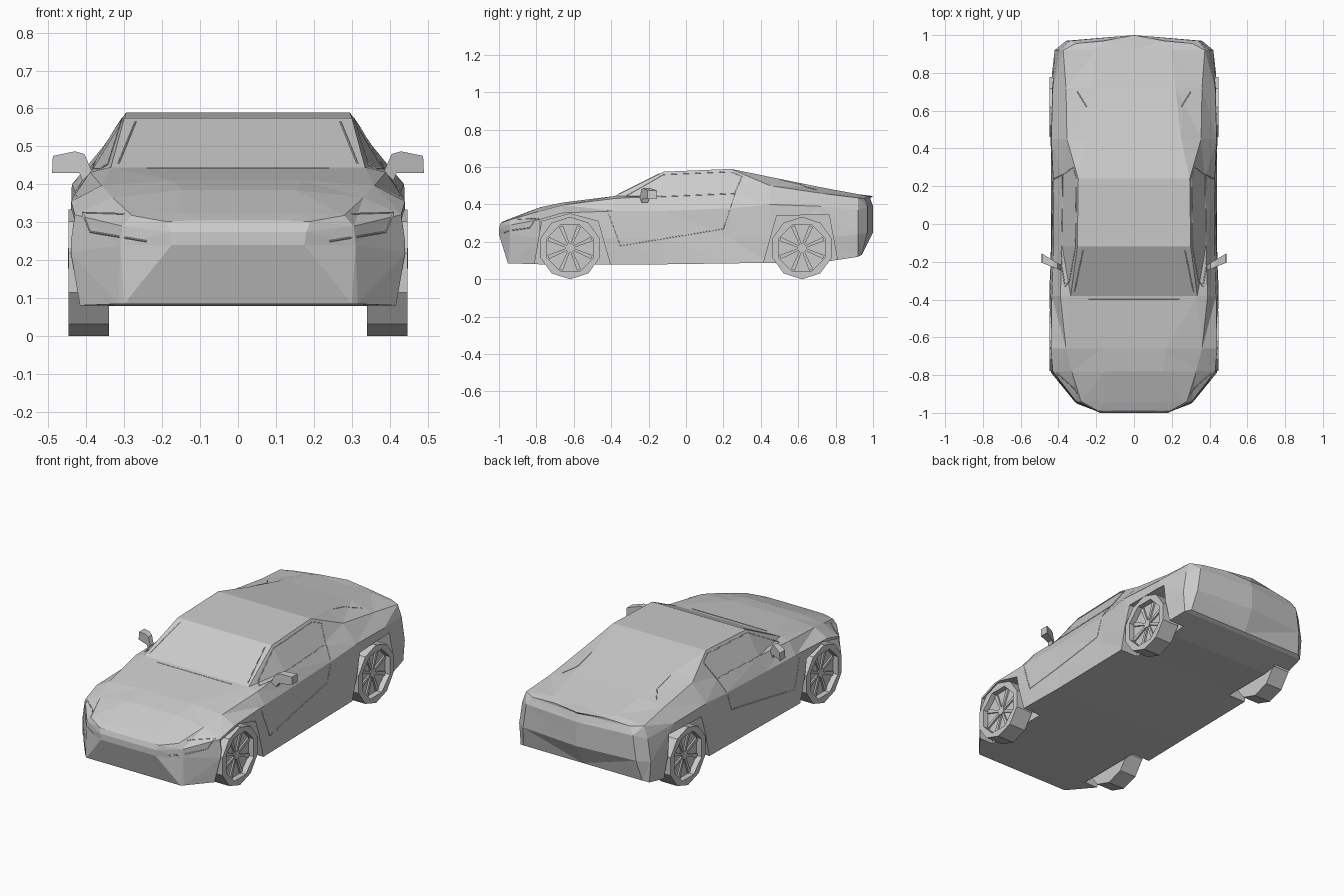
import bpy, bmesh
from math import sin, cos, pi, radians
from mathutils import Vector
from mathutils.bvhtree import BVHTree

if "Cube" in bpy.data.objects:
    bpy.data.objects.remove(bpy.data.objects["Cube"])


def add_object(name, bm, mirrored=True):
    bmesh.ops.recalc_face_normals(bm, faces=bm.faces[:])
    mesh = bpy.data.meshes.new(name)
    bm.to_mesh(mesh)
    ob = bpy.data.objects.new(name, mesh)
    bpy.context.collection.objects.link(ob)
    if mirrored:
        ob.modifiers.new("mirror", 'MIRROR')
    return ob


def loft_prism(bm, ring_a, ring_b):
    a = [bm.verts.new(p) for p in ring_a]
    b = [bm.verts.new(p) for p in ring_b]
    bm.faces.new(a)
    bm.faces.new(b)
    for i in range(len(a)):
        j = (i + 1) % len(a)
        bm.faces.new((a[i], a[j], b[j], b[i]))


def prism(name, outline, x0, x1):
    """Side outline (y, z) extruded along x."""
    bm = bmesh.new()
    loft_prism(bm, [(x0, y, z) for y, z in outline], [(x1, y, z) for y, z in outline])
    return add_object(name, bm)


def polygon(n, r, cy, cz, start):
    return [(cy + r * cos(start + 2 * pi * i / n), cz + r * sin(start + 2 * pi * i / n))
            for i in range(n)]


def cut(ob, cutter):
    cutter.hide_render = True
    cutter.display_type = 'WIRE'
    mod = ob.modifiers.new("cut", 'BOOLEAN')
    mod.object = cutter
    mod.solver = 'EXACT'


# Body cross-sections: y, then (x, z[, own y]) for sill, side, shoulder, belt, top edge
SECTIONS = [
    (-1.00, [(.30, .085, -.952), (.175, .24), (.18, .275), (.19, .302, -.99), (.10, .306, -.985)]),
    (-0.94, [(.315, .085), (.31, .24), (.305, .29), (.28, .318), (.15, .325)]),
    (-0.78, [(.44, .08), (.445, .22), (.43, .32), (.33, .365), (.15, .385)]),
    (-0.66, [(.445, .08), (.447, .22), (.44, .355), (.36, .397), (.17, .41)]),
    (-0.38, [(.445, .08), (.447, .22), (.435, .365), (.39, .432), (.335, .445)]),
    (-0.12, [(.44, .08), (.435, .22), (.425, .365), (.38, .445), (.30, .575)]),
    (0.24, [(.44, .085), (.43, .22), (.428, .38), (.375, .46), (.295, .59)]),
    (0.45, [(.44, .088), (.443, .22), (.438, .40), (.355, .50), (.25, .547)]),
    (0.72, [(.44, .09), (.443, .22), (.43, .39), (.36, .46), (.22, .492)]),
    (0.92, [(.41, .12), (.42, .24), (.40, .37), (.375, .435), (.20, .455)]),
    (0.97, [(.38, .13, .94), (.36, .25), (.34, .39), (.31, .432, .955), (.16, .445)]),
]

bm = bmesh.new()
rings = []
for y, pts in SECTIONS:
    co = [(p[0], p[2] if len(p) > 2 else y, p[1]) for p in pts]
    co = [(0, co[0][1], co[0][2])] + co + [(0, co[-1][1], co[-1][2])]
    rings.append([bm.verts.new(c) for c in co])
for a, b in zip(rings, rings[1:]):
    for i in range(6):
        bm.faces.new((a[i], a[i + 1], b[i + 1], b[i]))
# Close nose and pointed tail
for ring, bulge in ((rings[0], 0), (rings[-1], .03)):
    for v in (ring[0], ring[6]):
        v.co.y += bulge if v is ring[6] else 0
    mid = [ring[0]] + [bm.verts.new((0, v.co.y + bulge, v.co.z)) for v in ring[2:5]] + [ring[6]]
    for i in range(4):
        bm.faces.new((ring[i + 1], ring[i + 2], mid[i + 1], mid[i]))
bmesh.ops.mirror(bm, geom=bm.verts[:] + bm.edges[:] + bm.faces[:], axis='X', merge_dist=.0005)
bmesh.ops.remove_doubles(bm, verts=bm.verts[:], dist=.0005)
bmesh.ops.recalc_face_normals(bm, faces=bm.faces[:])
bmesh.ops.triangulate(bm, faces=bm.faces[:])
skin = BVHTree.FromBMesh(bm)
body = add_object("body", bm, mirrored=False)

# Wheel arches
cut(body, prism("front_arch_cutter", [(-.81, -.1), (-.81, .08), (-.77, .31), (-.62, .35),
                                      (-.47, .31), (-.405, .08), (-.405, -.1)], .33, .6))
cut(body, prism("rear_arch_cutter", [(.415, -.1), (.415, .09), (.485, .34), (.765, .345),
                                     (.81, .1), (.81, -.1)], .33, .6))

# Wheels: ten-sided tyre, eight-sided recessed rim, spokes
for end, cy in (("front", -.62), ("rear", .62)):
    cz = .167
    tyre = prism(end + "_tyre", polygon(10, .167, cy, cz, -pi / 2), .34, .447)
    recess = prism(end + "_rim_cutter", polygon(8, .135, cy, cz, pi / 8), .415, .5)
    recess.modifiers.clear()
    cut(tyre, recess)
    tyre.modifiers.move(1, 0)
    bm = bmesh.new()
    for i in range(8):
        a = radians(22.5 + 45 * i)
        d, s = Vector((0, cos(a), sin(a))), Vector((0, -sin(a), cos(a)))
        c = Vector((0, cy, cz))
        flat = [c + d * .015 - s * .006, c + d * .126 - s * .011,
                c + d * .126 + s * .011, c + d * .015 + s * .006]
        loft_prism(bm, [p + Vector((.41, 0, 0)) for p in flat],
                   [p + Vector((.424, 0, 0)) for p in flat])
    hub = polygon(8, .025, cy, cz, pi / 8)
    loft_prism(bm, [(.41, y, z) for y, z in hub], [(.428, y, z) for y, z in hub])
    add_object(end + "_spokes", bm)

# Door mirrors, swept back towards the tip
bm = bmesh.new()
face = [(.385, .435), (.41, .41), (.418, .43), (.49, .43), (.488, .475), (.43, .487), (.405, .48)]
loft_prism(bm, [(x, -.245 + (x - .39) * .4, z) for x, z in face],
           [(x, -.215 + (x - .39) * .6, z) for x, z in face])
add_object("door_mirror", bm)


def seam(name, pts, view):
    """Thin panel line laid on the body skin, seen from one view."""
    hits = []
    for p, q in zip(pts, pts[1:]):
        for t in range(9):
            u, v = Vector(p).lerp(Vector(q), t / 8)
            ray = {"side": ((1, u, v), (-1, 0, 0)), "top": ((u, v, 2), (0, 0, -1)),
                   "front": ((u, -2, v), (0, 1, 0))}[view]
            hit = skin.ray_cast(Vector(ray[0]), Vector(ray[1]))[0]
            if hit:
                hits.append(hit)
    curve = bpy.data.curves.new(name, 'CURVE')
    curve.dimensions = '3D'
    curve.bevel_depth = .0025
    curve.bevel_resolution = 0
    spline = curve.splines.new('POLY')
    spline.points.add(len(hits) - 1)
    for sp, h in zip(spline.points, hits):
        sp.co = (*h, 1)
    ob = bpy.data.objects.new(name, curve)
    bpy.context.collection.objects.link(ob)
    ob.modifiers.new("mirror", 'MIRROR')


# Panel lines
seam("side_window_frame", [(-.33, .44), (-.12, .56), (.24, .575), (.30, .55), (.26, .458),
                           (-.17, .44), (-.33, .44)], "side")
seam("door_line", [(-.42, .37), (-.35, .18), (.20, .27), (.26, .455)], "side")
seam("windscreen_edge", [(.315, -.36), (.27, -.14)], "top")
seam("windscreen_base", [(0, -.40), (.24, -.40)], "top")
seam("rear_deck_line", [(.25, .50), (.25, .62), (.30, .70)], "top")
seam("headlight", [(.30, .322), (.41, .325), (.39, .275), (.24, .25)], "front")
